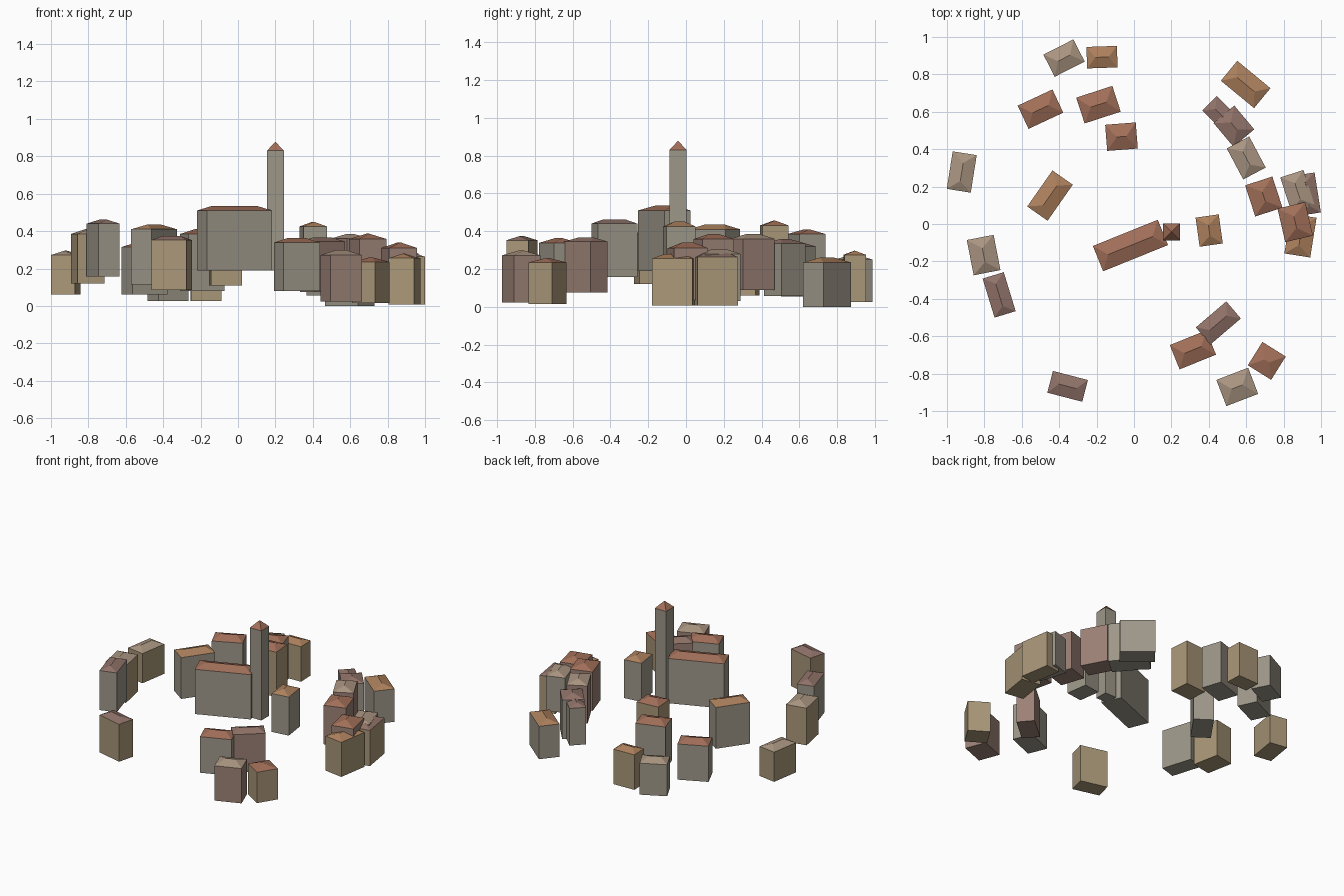
import bpy, bmesh
from math import radians
from mathutils import Matrix


def material(name, rgb):
    m = bpy.data.materials.new(name)
    m.diffuse_color = (*rgb, 1)
    return m


WALLS = {
    "grey": material("grey_wall", (0.34, 0.31, 0.25)),
    "tan": material("tan_wall", (0.40, 0.31, 0.19)),
    "pink": material("pink_wall", (0.33, 0.22, 0.18)),
}
ROOFS = {
    "red": material("red_roof", (0.36, 0.16, 0.10)),
    "orange": material("orange_roof", (0.42, 0.22, 0.11)),
    "pale": material("pale_roof", (0.40, 0.30, 0.22)),
    "dark": material("dark_roof", (0.28, 0.17, 0.14)),
}


def building(name, x, y, length, width, angle, base, eave, top, wall, roof, ridge=None):
    """Closed box of walls with a flush hipped roof; ridge 0 gives a pyramid."""
    if ridge is None:
        ridge = length - 0.8 * width
    bm = bmesh.new()
    a, b = length / 2, width / 2
    corners = [(-a, -b), (a, -b), (a, b), (-a, b)]
    low = [bm.verts.new((cx, cy, base)) for cx, cy in corners]
    high = [bm.verts.new((cx, cy, eave)) for cx, cy in corners]
    bm.faces.new(low[::-1])
    for i in range(4):
        j = (i + 1) % 4
        bm.faces.new((low[i], low[j], high[j], high[i]))
    left = bm.verts.new((-ridge / 2, 0, top))
    right = bm.verts.new((ridge / 2, 0, top)) if ridge > 0 else left
    slopes = [(high[0], high[1], right, left), (high[1], high[2], right),
              (high[2], high[3], left, right), (high[3], high[0], left)]
    for s in slopes:
        bm.faces.new(list(dict.fromkeys(s))).material_index = 1
    bm.transform(Matrix.Rotation(radians(angle), 4, 'Z'))
    mesh = bpy.data.meshes.new(name)
    bm.to_mesh(mesh)
    bm.free()
    mesh.materials.append(WALLS[wall])
    mesh.materials.append(ROOFS[roof])
    ob = bpy.data.objects.new(name, mesh)
    ob.location = (x, y, 0)
    bpy.context.collection.objects.link(ob)


# Church hall and bell tower on the hilltop
building("church_hall", -0.019, -0.115, 0.374, 0.146, 22, 0.19, 0.51, 0.535, "grey", "red")
building("bell_tower", 0.20, -0.042, 0.09, 0.09, 0, 0.19, 0.83, 0.878, "grey", "red", 0)

# Northern houses
N = "north_house"
building(N, -0.374, 0.887, 0.18, 0.133, 27, 0.025, 0.25, 0.275, "grey", "pale")
building(N, -0.171, 0.892, 0.163, 0.115, 2, 0.025, 0.275, 0.297, "tan", "orange")
building(N, -0.500, 0.614, 0.205, 0.137, 25, 0.06, 0.315, 0.34, "grey", "red")
building(N, -0.190, 0.638, 0.203, 0.145, 18, 0.08, 0.385, 0.41, "grey", "red")
building(N, -0.067, 0.467, 0.164, 0.14, 4.5, 0.11, 0.43, 0.457, "tan", "red")

# Western houses
W = "west_house"
building(W, -0.921, 0.278, 0.203, 0.13, 81, 0.06, 0.272, 0.295, "tan", "pale")
building(W, -0.449, 0.152, 0.235, 0.133, 55, 0.115, 0.41, 0.435, "grey", "orange")
building(W, -0.804, -0.166, 0.192, 0.146, 101, 0.12, 0.385, 0.412, "tan", "pale")
building(W, -0.721, -0.379, 0.218, 0.118, 107, 0.158, 0.44, 0.462, "grey", "dark")

# Eastern houses
E = "east_house"
building(E, 0.402, -0.035, 0.157, 0.125, 98, 0.15, 0.425, 0.45, "grey", "orange")
building(E, 0.597, 0.746, 0.23, 0.138, -39.5, 0.0, 0.235, 0.26, "grey", "orange")
building(E, 0.457, 0.593, 0.15, 0.11, -45, 0.055, 0.32, 0.34, "grey", "dark")
building(E, 0.534, 0.523, 0.166, 0.145, -50, 0.057, 0.335, 0.36, "grey", "dark")
building(E, 0.600, 0.353, 0.188, 0.136, -62, 0.09, 0.36, 0.385, "pink", "pale")
building(E, 0.694, 0.147, 0.175, 0.153, -72, 0.08, 0.358, 0.386, "pink", "red")
building(E, 0.874, 0.176, 0.195, 0.13, -72, 0.03, 0.28, 0.303, "grey", "pale")
building(E, 0.927, 0.160, 0.216, 0.112, -81, 0.008, 0.263, 0.285, "tan", "dark")
building(E, 0.862, 0.010, 0.184, 0.152, -77, 0.035, 0.31, 0.34, "pink", "red")
building(E, 0.890, -0.062, 0.215, 0.14, 81, 0.008, 0.255, 0.28, "tan", "orange")

# Southern houses
S = "south_house"
building(S, -0.355, -0.868, 0.193, 0.12, -14.5, 0.085, 0.352, 0.374, "tan", "dark")
building(S, 0.451, -0.529, 0.214, 0.12, 40.5, 0.075, 0.345, 0.367, "pink", "dark")
building(S, 0.315, -0.673, 0.21, 0.14, 22, 0.08, 0.338, 0.364, "grey", "red")
building(S, 0.710, -0.732, 0.147, 0.147, -32, 0.015, 0.235, 0.258, "tan", "red")
building(S, 0.552, -0.871, 0.182, 0.15, 21, 0.023, 0.272, 0.298, "pink", "pale")
